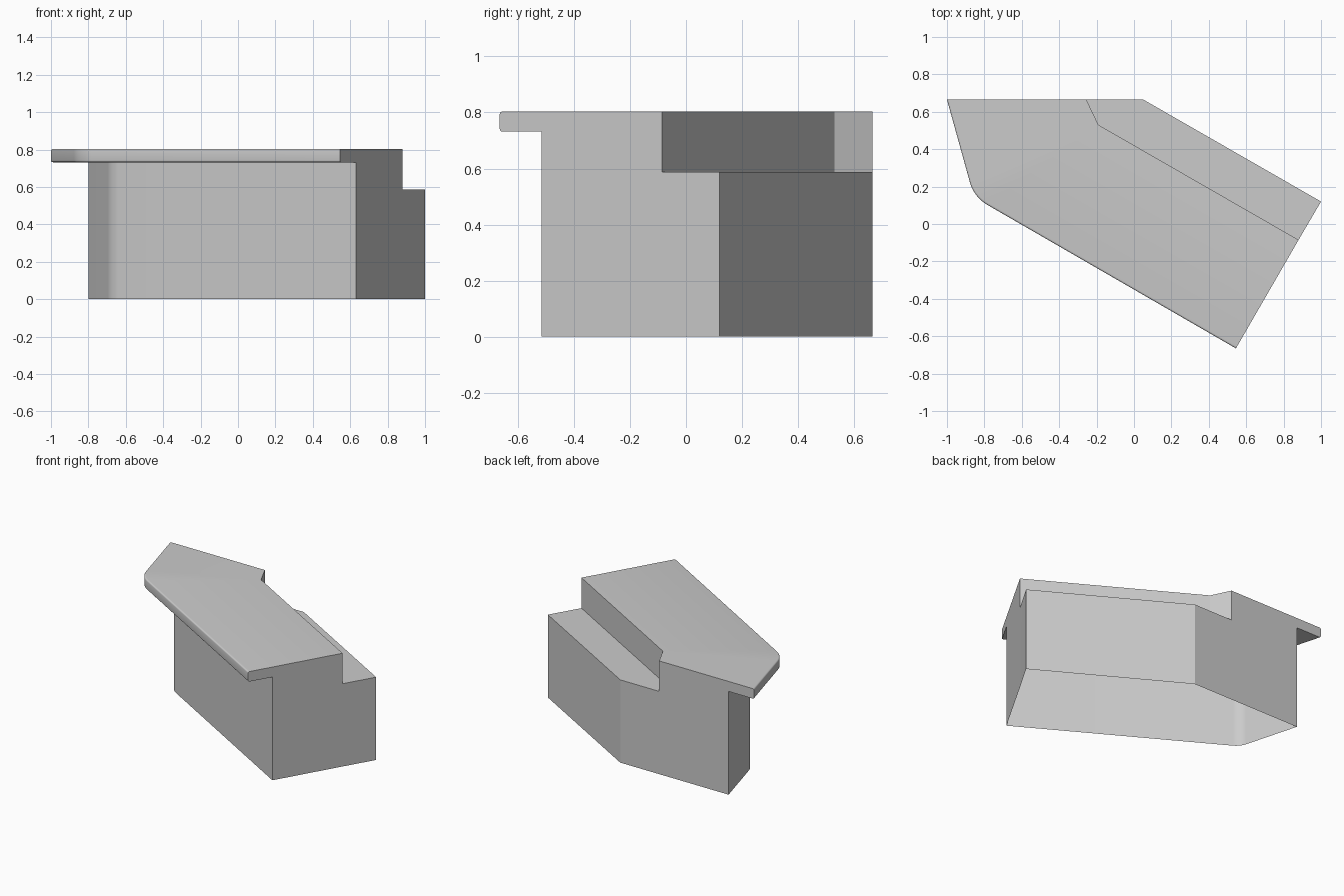
import bpy, bmesh
from math import sin, cos, tan, pi, radians
from mathutils import Vector

if "Cube" in bpy.data.objects:
    bpy.data.objects.remove(bpy.data.objects["Cube"])

Y_BACK = 0.665
Z_STEP, Z_LIP, Z_TOP = 0.587, 0.732, 0.803
FILLET = 0.01    # rounding of the plate rim
A_LEFT, A_FRONT = radians(-74.5), radians(-30)   # headings of left and front sides
ARC_N = 10


def front_path(in_left, in_front, r):
    """Left side, rounded corner and front side, offset inwards."""
    left = Vector((-1 + in_left / sin(-A_LEFT), Y_BACK))
    right = Vector((0.545, -0.665)) + in_front * Vector((-sin(A_FRONT), cos(A_FRONT)))
    dl = Vector((cos(A_LEFT), sin(A_LEFT)))
    df = Vector((cos(A_FRONT), sin(A_FRONT)))
    gap = right - left
    corner = left + dl * ((gap.x * df.y - gap.y * df.x) / (dl.x * df.y - dl.y * df.x))
    centre = corner - dl * r * tan((A_FRONT - A_LEFT) / 2) + r * Vector((-dl.y, dl.x))
    arc = []
    for i in range(ARC_N + 1):
        a = A_LEFT + (A_FRONT - A_LEFT) * i / ARC_N
        arc.append(centre + r * Vector((sin(a), -cos(a))))
    return [left] + arc + [right]


# Back edges: full body, and cut back above the step
full = [(0.88, -0.085), (1, 0.12), (0.05, Y_BACK), (-0.255, Y_BACK)]
cut = [(0.88, -0.085), (0.88, -0.085), (-0.19, 0.53), (-0.255, Y_BACK)]

# Layers from bottom to top: front path, height, back edge
body = front_path(0.193, 0.172, 0.12)
layers = [(body, 0, full), (body, Z_STEP, full), (body, Z_STEP, cut), (body, Z_LIP, cut)]


def rim(d):
    return front_path(d, d, 0.2 - d)


quarter = [i * pi / 8 for i in range(5)]
layers += [(rim(FILLET * (1 - sin(a))), Z_LIP + FILLET * (1 - cos(a)), cut) for a in quarter]
layers += [(rim(FILLET * (1 - cos(a))), Z_TOP - FILLET * (1 - sin(a)), cut) for a in quarter]

# Loft the layers into a shell: closed top, open underside
bm = bmesh.new()
rings = [[bm.verts.new((p[0], p[1], z)) for p in path + back]
         for path, z, back in layers]
n = len(rings[0])
for lo, hi in zip(rings, rings[1:]):
    for i in range(n):
        j = (i + 1) % n
        bm.faces.new((lo[i], lo[j], hi[j], hi[i]))
bm.faces.new(rings[-1])
bmesh.ops.remove_doubles(bm, verts=bm.verts, dist=1e-4)
bmesh.ops.recalc_face_normals(bm, faces=bm.faces)
mesh = bpy.data.meshes.new("stepped_block")
bm.to_mesh(mesh)
bm.free()

obj = bpy.data.objects.new("stepped_block", mesh)
bpy.context.collection.objects.link(obj)
bpy.context.view_layer.objects.active = obj
obj.select_set(True)
bpy.ops.object.shade_smooth_by_angle(angle=radians(25))
